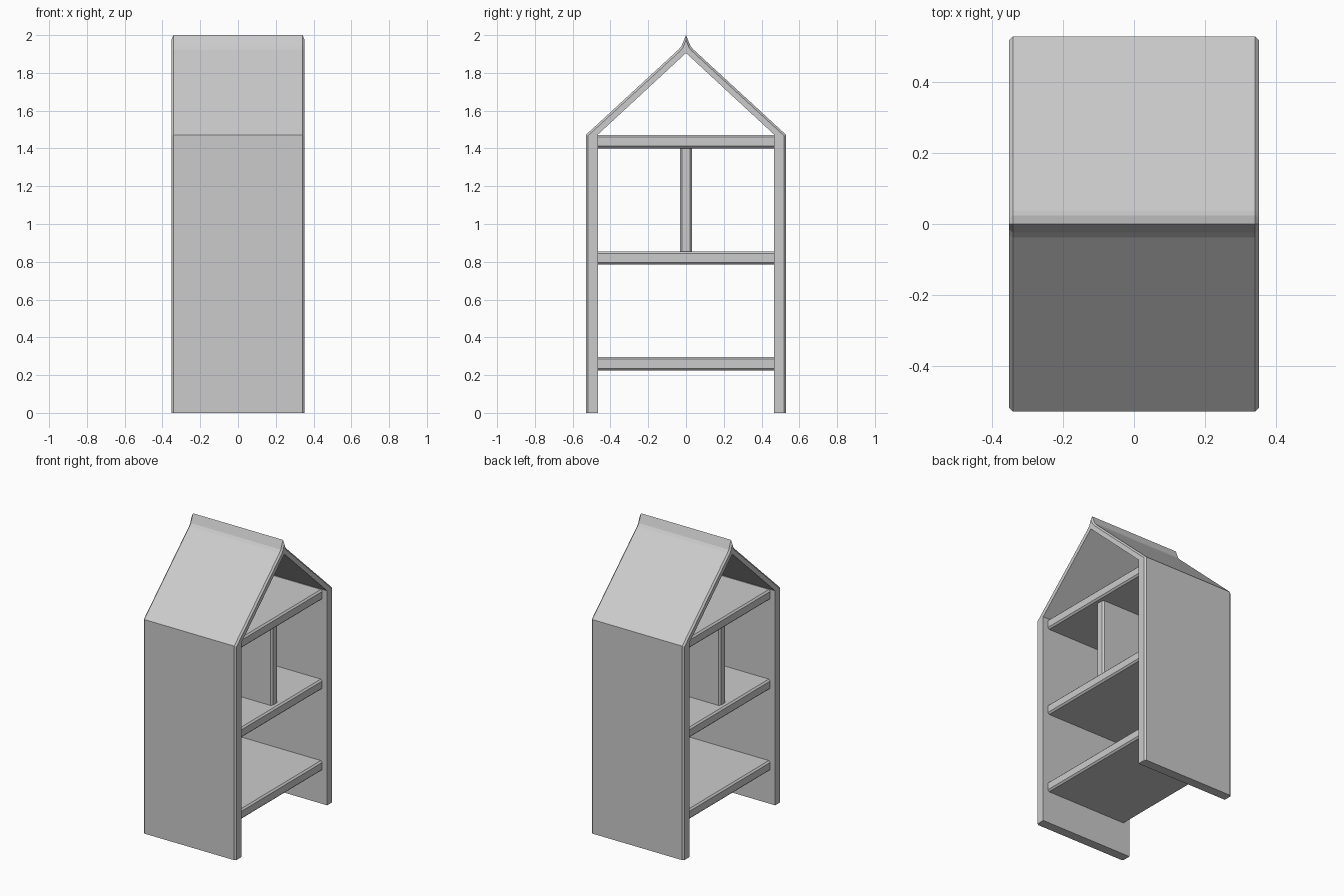
import bpy, bmesh

if "Cube" in bpy.data.objects:
    bpy.data.objects.remove(bpy.data.objects["Cube"])

HALF = 0.353   # half depth of the shell along x
CH = 0.011     # chamfer size


def finish(bm, name):
    bmesh.ops.recalc_face_normals(bm, faces=bm.faces)
    me = bpy.data.meshes.new(name)
    bm.to_mesh(me)
    bm.free()
    ob = bpy.data.objects.new(name, me)
    bpy.context.collection.objects.link(ob)
    return ob


def mirror(path):
    return path + [(-y, z) for y, z in reversed(path[:-1])]


def house_shell():
    # matching outer, chamfered and inner outlines in (y, z), foot to ridge
    outer = mirror([(0.53, 0), (0.53, 1.472), (0.038, 1.925), (0.024, 1.942), (0, 2.0)])
    rim = mirror([(0.519, 0), (0.519, 1.467), (0.030, 1.917), (0.016, 1.934), (0, 1.974)])
    inner = mirror([(0.465, 0), (0.465, 1.475), (0.024, 1.883), (0.012, 1.894), (0, 1.905)])
    bm = bmesh.new()
    rings = []
    for o, r, i in zip(outer, rim, inner):
        section = [(-HALF, i), (-HALF, r), (-HALF + CH, o),
                   (HALF - CH, o), (HALF, r), (HALF, i)]
        rings.append([bm.verts.new((x, *p)) for x, p in section])
    for a, b in zip(rings, rings[1:]):
        for k in range(6):
            n = (k + 1) % 6
            bm.faces.new((a[k], a[n], b[n], b[k]))
    bm.faces.new(rings[0])
    bm.faces.new(rings[-1])
    return finish(bm, "house_shell")


def board(name, size, center, axis):
    # box whose four edges running along the given axis are chamfered
    bm = bmesh.new()
    bmesh.ops.create_cube(bm, size=1)
    bmesh.ops.scale(bm, vec=size, verts=bm.verts)
    bmesh.ops.translate(bm, vec=center, verts=bm.verts)
    edges = [e for e in bm.edges
             if abs(e.verts[0].co[axis] - e.verts[1].co[axis]) > 1e-4]
    bmesh.ops.bevel(bm, geom=edges, offset=CH, segments=1, affect='EDGES')
    return finish(bm, name)


# side walls and roof
house_shell()

# shelves
for name, z in (("lower_shelf", 0.26), ("middle_shelf", 0.82), ("upper_shelf", 1.436)):
    board(name, (0.63, 0.932, 0.07), (0, 0, z), 1)

# upright divider
board("divider", (0.56, 0.066, 0.548), (0, 0, 1.128), 2)
